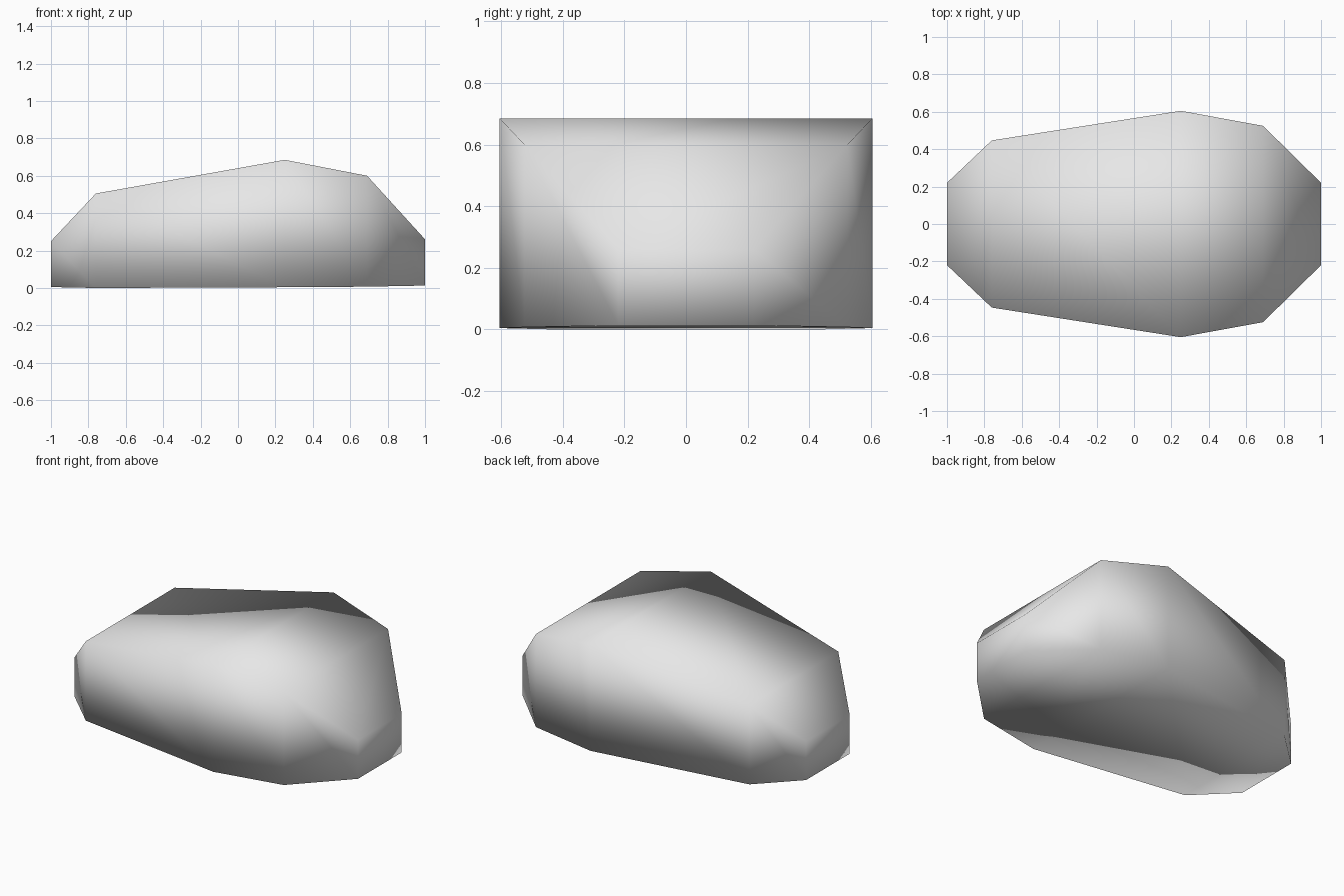
import bpy
import bmesh

cube = bpy.data.objects.get("Cube")
if cube:
    bpy.data.objects.remove(cube, do_unlink=True)

# Plain grey stone material
grey = (0.8, 0.8, 0.8, 1.0)
stone = bpy.data.materials.new("stone_grey")
stone.use_nodes = True
stone.diffuse_color = grey
stone.node_tree.nodes["Principled BSDF"].inputs["Base Color"].default_value = grey

# Rectangular sections along the length: x, half width, bottom, top
sections = [
    (-1.0, 0.22, 0.005, 0.25),
    (-0.76, 0.447, 0.0, 0.505),
    (0.25, 0.605, 0.004, 0.685),
    (0.69, 0.525, 0.007, 0.60),
    (1.0, 0.22, 0.013, 0.26),
]

# Boulder body: bridge each section to the next and cap both ends
bm = bmesh.new()
rings = []
for x, half, low, high in sections:
    corners = [(-half, low), (half, low), (half, high), (-half, high)]
    rings.append([bm.verts.new((x, y, z)) for y, z in corners])
for a, b in zip(rings, rings[1:]):
    for i in range(4):
        j = (i + 1) % 4
        bm.faces.new((a[i], a[j], b[j], b[i]))
bm.faces.new(rings[0])
bm.faces.new(rings[-1])
bmesh.ops.recalc_face_normals(bm, faces=bm.faces)

# The whole boulder is shaded smooth, corners included
for face in bm.faces:
    face.smooth = True

mesh = bpy.data.meshes.new("boulder")
bm.to_mesh(mesh)
bm.free()
mesh.materials.append(stone)
boulder = bpy.data.objects.new("boulder", mesh)
bpy.context.collection.objects.link(boulder)
